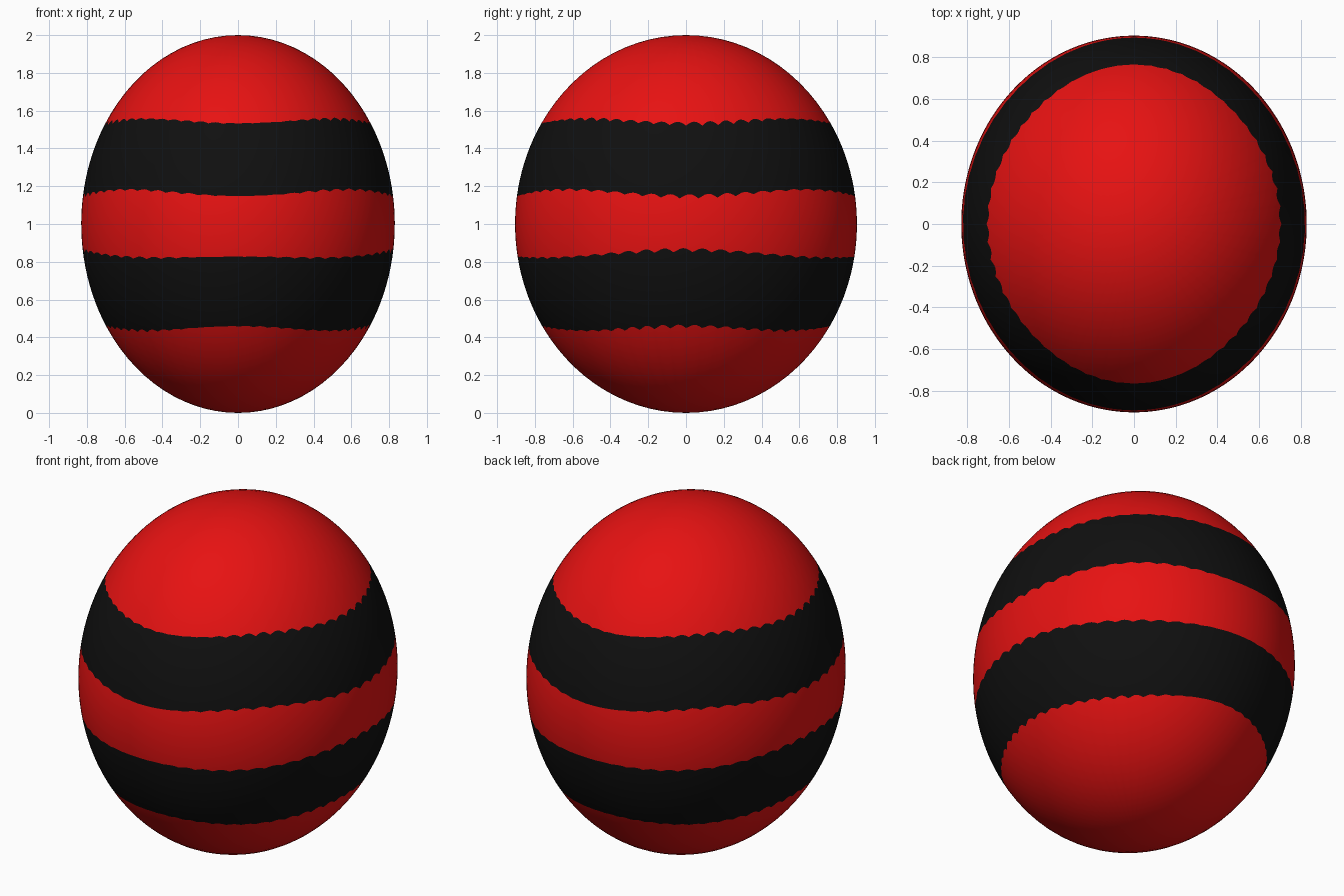
import bpy, bmesh
from math import sin, cos, acos, pi

cube = bpy.data.objects.get("Cube")
if cube:
    bpy.data.objects.remove(cube, do_unlink=True)


def make_material(name, color):
    mat = bpy.data.materials.new(name)
    mat.use_nodes = True
    mat.diffuse_color = color
    mat.node_tree.nodes["Principled BSDF"].inputs["Base Color"].default_value = color
    return mat


red = make_material("red", (0.8, 0.006, 0.006, 1))
black = make_material("black", (0.005, 0.005, 0.005, 1))

RADII = (0.83, 0.905, 1.0)
SEGMENTS = 336
# Stripe edges from the top down: height, two-fold and four-fold sway
EDGES = [(1.545, 0, -0.012), (1.165, 0, -0.017), (0.835, 0.018, 0.01), (0.447, 0, 0.012)]
ROWS = [14, 9, 8, 9, 14]  # face rows in each colour zone


def edge_angle(index, a):
    """Angle from the top pole of a ragged stripe edge at heading a."""
    z, two, four = EDGES[index]
    tooth = abs(sin(28 * a + index)) - 0.6
    strength = 0.012 + 0.008 * cos(2 * a) + 0.004 * sin(6 * a + index)
    z += two * cos(2 * a) + four * cos(4 * a) + tooth * strength
    return acos(z - 1)


# Egg body: rings follow the ragged edges so the stripes are cut into the faces
bm = bmesh.new()
headings = [2 * pi * i / SEGMENTS for i in range(SEGMENTS)]
limits = [[0] + [edge_angle(k, a) for k in range(len(EDGES))] + [pi] for a in headings]
rings, zones = [], []
for zone, count in enumerate(ROWS):
    for step in range(count):
        zones.append(zone)
        if zone == step == 0:
            continue
        ring = []
        for a, lim in zip(headings, limits):
            t = lim[zone] + (lim[zone + 1] - lim[zone]) * step / count
            ring.append(bm.verts.new((RADII[0] * sin(t) * cos(a),
                                      RADII[1] * sin(t) * sin(a),
                                      1 + RADII[2] * cos(t))))
        rings.append(ring)

top = bm.verts.new((0, 0, 2))
bottom = bm.verts.new((0, 0, 0))
for i in range(SEGMENTS):
    j = (i + 1) % SEGMENTS
    bm.faces.new((top, rings[0][i], rings[0][j]))
    bm.faces.new((bottom, rings[-1][j], rings[-1][i]))
    for r in range(len(rings) - 1):
        face = bm.faces.new((rings[r][i], rings[r + 1][i], rings[r + 1][j], rings[r][j]))
        face.material_index = zones[r + 1] % 2
for face in bm.faces:
    face.smooth = True

mesh = bpy.data.meshes.new("striped_egg")
bm.to_mesh(mesh)
bm.free()
mesh.materials.append(red)
mesh.materials.append(black)
bpy.context.collection.objects.link(bpy.data.objects.new("striped_egg", mesh))
